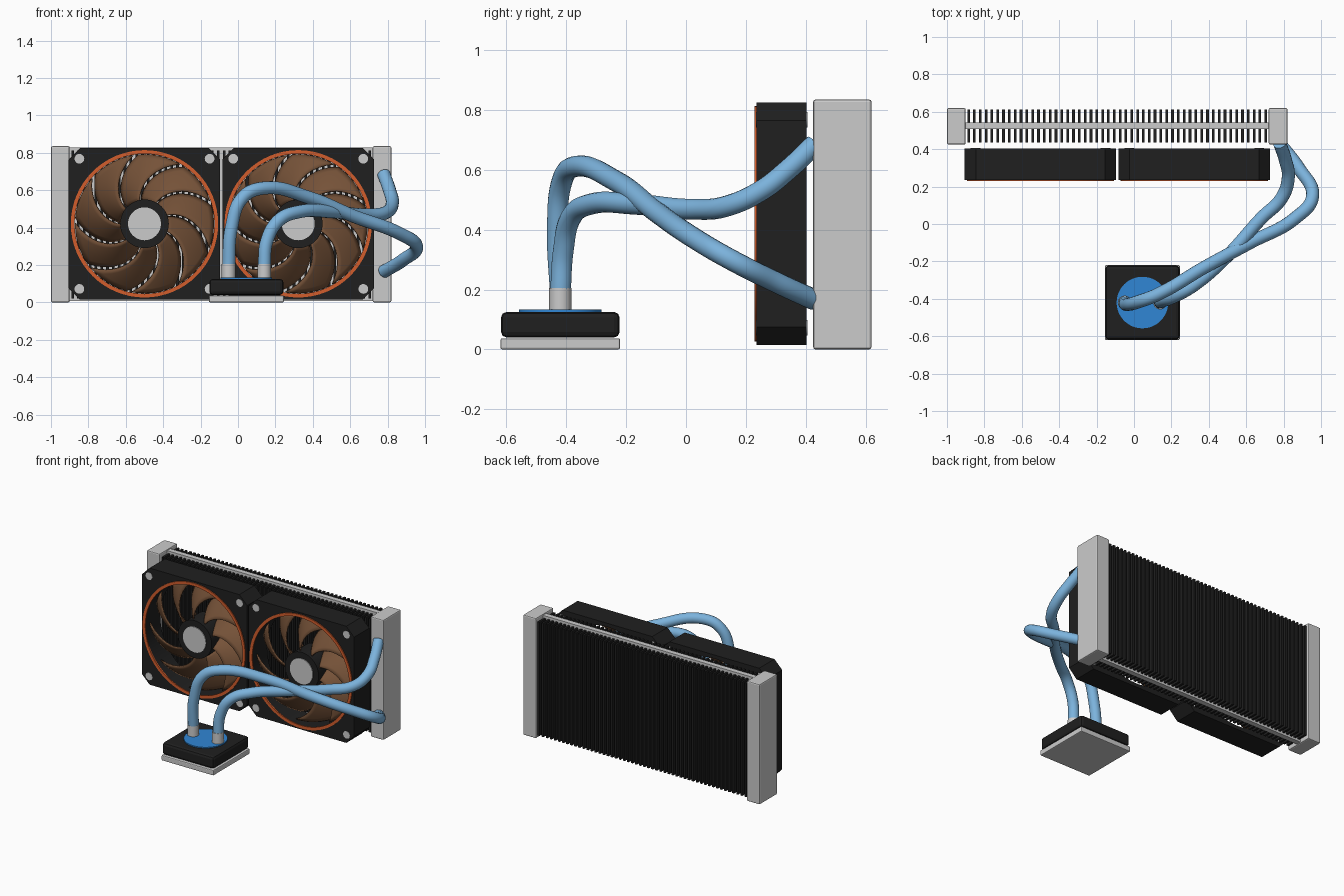
import bpy, bmesh
from math import sin, cos, pi, radians
from mathutils import Vector, Matrix

if "Cube" in bpy.data.objects:
    bpy.data.objects.remove(bpy.data.objects["Cube"])


def material(name, rgb):
    m = bpy.data.materials.new(name)
    m.use_nodes = True
    m.diffuse_color = (*rgb, 1)
    m.node_tree.nodes["Principled BSDF"].inputs["Base Color"].default_value = (*rgb, 1)
    return m


GREY = material("light grey metal", (0.6, 0.6, 0.6))
BLACK = material("black plastic", (0.014, 0.014, 0.014))
BROWN = material("brown blades", (0.18, 0.085, 0.04))
ORANGE = material("orange trim", (0.65, 0.11, 0.025))
TUBE = material("light blue hose", (0.2, 0.45, 0.72))
BLUE = material("blue disc", (0.03, 0.24, 0.66))


def finish(name, bm, mat, bevel=0, smooth=False):
    bmesh.ops.recalc_face_normals(bm, faces=bm.faces)
    me = bpy.data.meshes.new(name)
    bm.to_mesh(me)
    bm.free()
    ob = bpy.data.objects.new(name, me)
    bpy.context.collection.objects.link(ob)
    me.materials.append(mat)
    if bevel:
        mod = ob.modifiers.new("bevel", "BEVEL")
        mod.width, mod.segments = bevel, 2
    if smooth:
        bpy.ops.object.select_all(action="DESELECT")
        ob.select_set(True)
        bpy.context.view_layer.objects.active = ob
        bpy.ops.object.shade_smooth_by_angle(angle=radians(40))
    return ob


def add_box(bm, lo, hi):
    lo, hi = Vector(lo), Vector(hi)
    mat = Matrix.Translation((lo + hi) / 2) @ Matrix.Diagonal((*(hi - lo), 1))
    bmesh.ops.create_cube(bm, size=1, matrix=mat)


def box(name, lo, hi, mat, bevel=0):
    bm = bmesh.new()
    add_box(bm, lo, hi)
    return finish(name, bm, mat, bevel)


def cylinder(name, centre, r, depth, mat, axis="Z", segments=48):
    bm = bmesh.new()
    rot = Matrix.Rotation(pi / 2, 4, "X") if axis == "Y" else Matrix()
    bmesh.ops.create_cone(bm, cap_ends=True, segments=segments, radius1=r, radius2=r,
                          depth=depth, matrix=Matrix.Translation(centre) @ rot)
    return finish(name, bm, mat, smooth=True)


def circle(r, n=64):
    return [(r * cos(2 * pi * i / n), r * sin(2 * pi * i / n)) for i in range(n)]


def holed_plate(name, outer, inner, cx, cz, y0, y1, mat):
    """Plate facing the front, with an outline and one opening."""
    bm = bmesh.new()
    edges = []
    for loop in (outer, inner):
        vs = [bm.verts.new((cx + x, y0, cz + z)) for x, z in loop]
        edges += [bm.edges.new((vs[i - 1], vs[i])) for i in range(len(vs))]
    bmesh.ops.triangle_fill(bm, edges=edges, use_beauty=True)
    new = bmesh.ops.extrude_face_region(bm, geom=bm.faces[:])["geom"]
    bmesh.ops.translate(bm, vec=(0, y1 - y0, 0),
                        verts=[v for v in new if isinstance(v, bmesh.types.BMVert)])
    return finish(name, bm, mat, smooth=True)


def fan_blades(name, cx, cz, count=9, rows=10, cols=6):
    bm = bmesh.new()
    for b in range(count):
        grid = []
        for i in range(rows + 1):
            t = i / rows
            r = 0.12 + 0.25 * t
            row = []
            for j in range(cols + 1):
                s = j / cols - 0.5
                a = 2 * pi * b / count - 0.75 * t ** 1.3 + s * 0.62
                y = 0.32 + s * (0.13 - 0.03 * t) + 0.05 * (s * s - 0.1)
                row.append(bm.verts.new((cx + r * cos(a), y, cz + r * sin(a))))
            grid.append(row)
        for i in range(rows):
            for j in range(cols):
                bm.faces.new((grid[i][j], grid[i + 1][j], grid[i + 1][j + 1], grid[i][j + 1]))
    ob = finish(name, bm, BROWN, smooth=True)
    mod = ob.modifiers.new("thickness", "SOLIDIFY")
    mod.thickness, mod.offset = 0.008, 0
    return ob


def hose(name, points, r=0.035):
    cu = bpy.data.curves.new(name, "CURVE")
    cu.dimensions = "3D"
    cu.bevel_depth, cu.bevel_resolution = r, 6
    cu.use_fill_caps = True
    sp = cu.splines.new("BEZIER")
    sp.resolution_u = 10
    sp.bezier_points.add(len(points) - 1)
    for p, co in zip(sp.bezier_points, points):
        p.co = co
        p.handle_left_type = p.handle_right_type = "AUTO"
    ob = bpy.data.objects.new(name, cu)
    bpy.context.collection.objects.link(ob)
    cu.materials.append(TUBE)


# Radiator: end tanks, centre plate, fins
box("right_tank", (-1, 0.425, 0), (-0.9, 0.62, 0.835), GREY, 0.008)
box("left_tank", (0.72, 0.425, 0), (0.82, 0.62, 0.835), GREY, 0.008)
box("core_plate", (-0.91, 0.507, 0.008), (0.73, 0.543, 0.828), GREY)
fins = bmesh.new()
FINS = 52
for k in range(FINS):
    x = -0.9 + 1.62 * (k + 0.5) / FINS
    add_box(fins, (x - 0.007, 0.437, 0.022), (x + 0.007, 0.612, 0.812))
finish("radiator_fins", fins, BLACK)

# Two fans
H, C = 0.405, 0.345
octagon = [(H, -C), (H, C), (C, H), (-C, H), (-H, C), (-H, -C), (-C, -H), (C, -H)]
for side, cx in (("right", -0.5), ("left", 0.322)):
    cz = 0.42
    holed_plate(side + "_fan_frame", octagon, circle(0.38), cx, cz, 0.236, 0.403, BLACK)
    holed_plate(side + "_fan_trim", circle(0.394), circle(0.374), cx, cz, 0.229, 0.238, ORANGE)
    cylinder(side + "_fan_hub", (cx, 0.32, cz), 0.13, 0.16, BLACK, "Y")
    cylinder(side + "_hub_cap", (cx, 0.239, cz), 0.088, 0.008, GREY, "Y")
    fan_blades(side + "_fan_blades", cx, cz)
    for sx in (-1, 1):
        for sz in (-1, 1):
            cylinder(side + "_fan_screw", (cx + sx * 0.348, 0.32, cz + sz * 0.348),
                     0.026, 0.172, GREY, "Y", 20)

# Pump block
box("cold_plate", (-0.155, -0.62, 0), (0.245, -0.22, 0.037), GREY, 0.006)
box("pump_body", (-0.153, -0.618, 0.04), (0.243, -0.222, 0.125), BLACK, 0.018)
cylinder("pump_disc", (0.045, -0.42, 0.128), 0.138, 0.009, BLUE)

# Fittings and hoses
for name, x in (("right_fitting", -0.05), ("left_fitting", 0.14)):
    cylinder(name, (x, -0.42, 0.165), 0.037, 0.08, GREY, segments=32)
hose("lower_hose", [(-0.05, -0.42, 0.18), (-0.035, -0.43, 0.4), (0.025, -0.415, 0.56),
                    (0.13, -0.375, 0.61), (0.38, -0.23, 0.56), (0.62, -0.1, 0.46),
                    (0.86, 0.03, 0.37), (0.955, 0.15, 0.3), (0.88, 0.3, 0.225),
                    (0.78, 0.43, 0.165)])
hose("upper_hose", [(0.14, -0.42, 0.18), (0.155, -0.41, 0.33), (0.22, -0.385, 0.44),
                    (0.33, -0.32, 0.485), (0.5, -0.17, 0.485), (0.68, 0.03, 0.468),
                    (0.79, 0.14, 0.48), (0.825, 0.25, 0.53), (0.81, 0.34, 0.6),
                    (0.78, 0.43, 0.685)])
